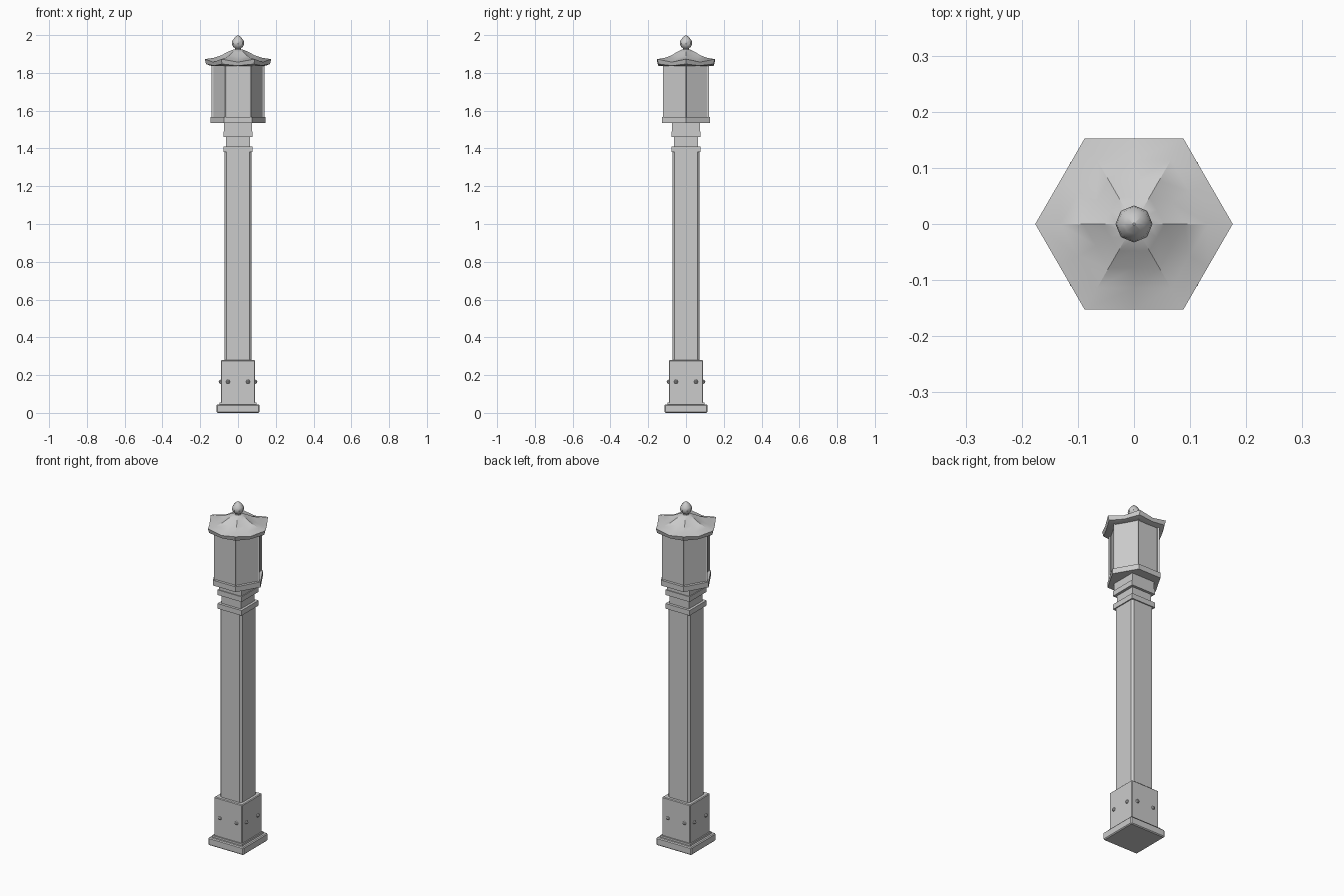
import bpy, bmesh
from math import radians, sin, cos, pi
from mathutils import Matrix

if "Cube" in bpy.data.objects:
    bpy.data.objects.remove(bpy.data.objects["Cube"])


def finish(bm, name, smooth=None):
    bmesh.ops.recalc_face_normals(bm, faces=bm.faces)
    me = bpy.data.meshes.new(name)
    bm.to_mesh(me)
    bm.free()
    ob = bpy.data.objects.new(name, me)
    bpy.context.collection.objects.link(ob)
    if smooth:
        bpy.ops.object.select_all(action='DESELECT')
        bpy.context.view_layer.objects.active = ob
        ob.select_set(True)
        bpy.ops.object.shade_smooth_by_angle(angle=radians(smooth))
    return ob


def loft(bm, rings):
    """Skin closed rings of points and cap both ends."""
    rows = [[bm.verts.new(p) for p in r] for r in rings]
    n = len(rows[0])
    for a, b in zip(rows, rows[1:]):
        for i in range(n):
            j = (i + 1) % n
            bm.faces.new((a[i], a[j], b[j], b[i]))
    bm.faces.new(rows[0][::-1])
    bm.faces.new(rows[-1])


def ring(n, r, z):
    return [(r * cos(2 * pi * i / n), r * sin(2 * pi * i / n), z) for i in range(n)]


def block(name, half, z0, z1, bevel=0.0):
    bm = bmesh.new()
    bmesh.ops.create_cube(bm, size=1, matrix=Matrix.Translation((0, 0, (z0 + z1) / 2))
                          @ Matrix.Diagonal((2 * half, 2 * half, z1 - z0, 1)))
    if bevel:
        bmesh.ops.bevel(bm, geom=bm.edges[:], offset=bevel, segments=1, affect='EDGES')
    return finish(bm, name)


# Base and socket
block("base_plate", 0.114, 0, 0.045, 0.005)
block("base_step", 0.098, 0.04, 0.056)
block("base_socket", 0.091, 0.05, 0.28, 0.004)

# Two bolts on each side of the socket
bm = bmesh.new()
for k in range(4):
    for x in (-0.053, 0.053):
        m = Matrix.Rotation(k * pi / 2, 4, 'Z') @ Matrix.Translation((x, -0.091, 0.165))
        bmesh.ops.create_uvsphere(bm, u_segments=8, v_segments=4, radius=0.011, matrix=m)
finish(bm, "socket_bolts")

# Post with chamfered corners
h, c = 0.072, 0.06
octo = [(h, -c), (h, c), (c, h), (-c, h), (-h, c), (-h, -c), (-c, -h), (c, -h)]
bm = bmesh.new()
loft(bm, [[(x, y, z) for x, y in octo] for z in (0.27, 1.38)])
finish(bm, "post")

# Collars at the top of the post
block("collar_core", 0.063, 1.37, 1.54)
block("lower_collar", 0.078, 1.38, 1.41)
block("upper_collar", 0.078, 1.46, 1.49)
block("post_head", 0.073, 1.485, 1.54)

# Lantern floor
bm = bmesh.new()
loft(bm, [ring(6, 0.146, 1.535), ring(6, 0.146, 1.566)])
finish(bm, "lantern_floor")

# Lantern body with recessed panes
bm = bmesh.new()
loft(bm, [ring(6, 0.14, 1.545), ring(6, 0.14, 1.838)])
sides = [f for f in bm.faces if len(f.verts) == 4]
bmesh.ops.inset_individual(bm, faces=sides, thickness=0.019)
bmesh.ops.inset_individual(bm, faces=sides, thickness=0.001, depth=-0.01)
finish(bm, "lantern_body")


# Flared roof with lifted eave corners
def eave(r, z_corner, z_mid):
    pts = []
    for i in range(12):
        rr = r if i % 2 == 0 else r * cos(pi / 6)
        a = pi * i / 6
        pts.append((rr * cos(a), rr * sin(a), z_corner if i % 2 == 0 else z_mid))
    return pts


bm = bmesh.new()
loft(bm, [eave(0.10, 1.836, 1.836), eave(0.148, 1.838, 1.836), eave(0.169, 1.847, 1.838),
          eave(0.176, 1.873, 1.857), eave(0.132, 1.879, 1.869), eave(0.09, 1.892, 1.886),
          eave(0.055, 1.911, 1.908), eave(0.03, 1.922, 1.922), eave(0.012, 1.926, 1.926)])
finish(bm, "roof", 35)

# Finial
bm = bmesh.new()
loft(bm, [ring(8, r, z) for r, z in [(0.018, 1.915), (0.016, 1.93), (0.027, 1.939),
                                     (0.033, 1.955), (0.03, 1.97), (0.018, 1.987),
                                     (0.002, 2.0)]])
finish(bm, "finial", 40)
